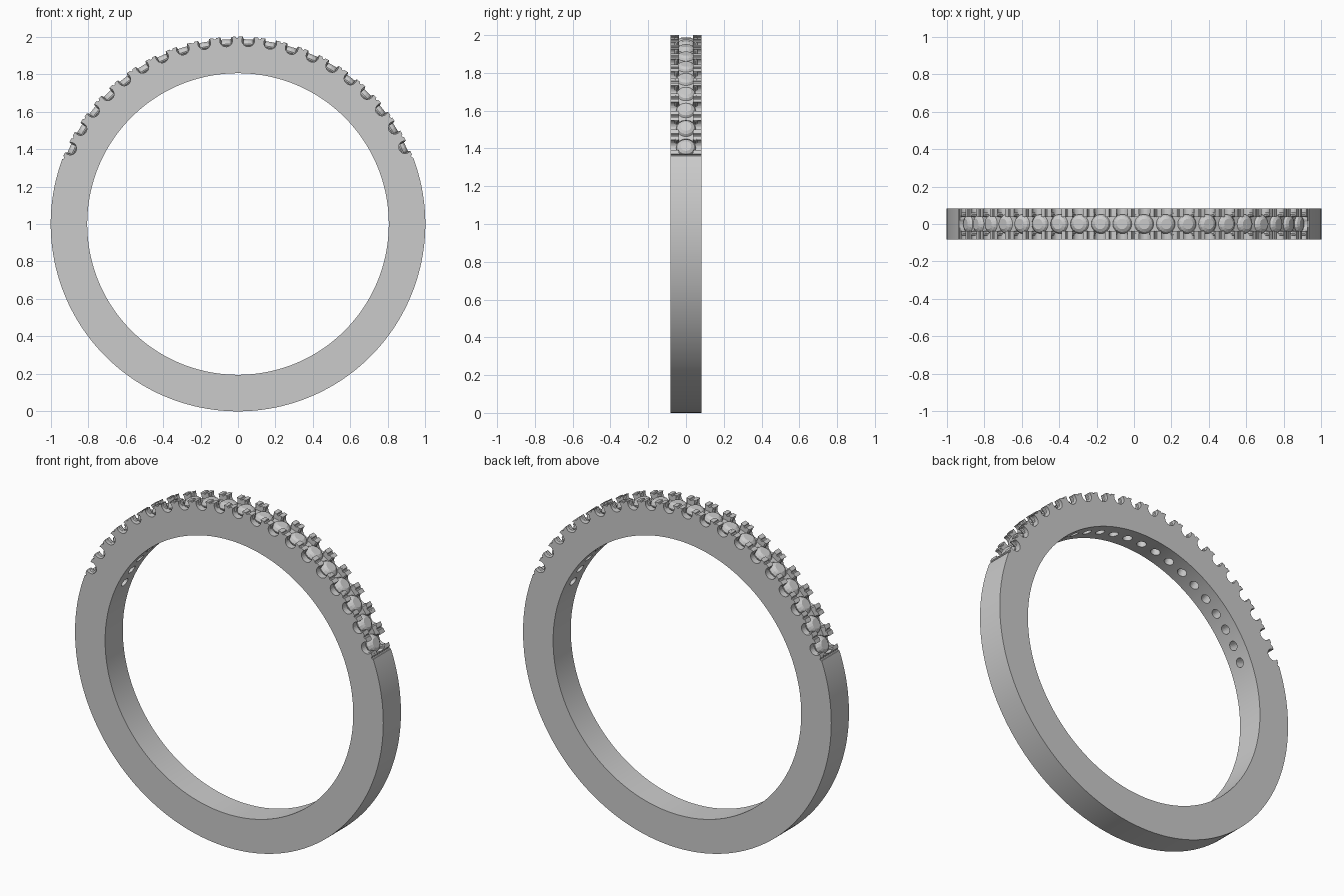
import bpy, bmesh, math
from mathutils import Matrix

if "Cube" in bpy.data.objects:
    bpy.data.objects.remove(bpy.data.objects["Cube"])

N, STEP, OFF = 20, 6.9, -0.25      # stone count, spacing and shift in degrees
R_OUT, R_IN, HALF_W = 1.0, 0.805, 0.082
stones = [math.radians((i - (N - 1) / 2) * STEP + OFF) for i in range(N)]
half = math.radians(STEP / 2)
gaps = [stones[0] - half] + [a + half for a in stones]


def at(angle):
    """Frame whose local z points outward from the ring centre."""
    return Matrix.Translation((0, 0, 1)) @ Matrix.Rotation(angle, 4, 'Y')


def finish(name, bm, smooth=True):
    bmesh.ops.recalc_face_normals(bm, faces=bm.faces[:])
    me = bpy.data.meshes.new(name)
    bm.to_mesh(me)
    bm.free()
    ob = bpy.data.objects.new(name, me)
    bpy.context.collection.objects.link(ob)
    if smooth:
        bpy.context.view_layer.objects.active = ob
        ob.select_set(True)
        bpy.ops.object.shade_smooth_by_angle(angle=math.radians(30))
        ob.select_set(False)
    return ob


def lathe(bm, profile, segs, mat):
    """Closed solid of revolution about local z from (radius, height) points."""
    rings = [[bm.verts.new(mat @ Matrix.Rotation(2 * math.pi * k / segs, 4, 'Z')
              @ Matrix.Translation((r, 0, h)).to_translation()) for k in range(segs)]
             for r, h in profile]
    for lo, hi in zip(rings, rings[1:]):
        for k in range(segs):
            j = (k + 1) % segs
            bm.faces.new((lo[k], lo[j], hi[j], hi[k]))
    bm.faces.new(rings[0][::-1])
    bm.faces.new(rings[-1])


def arc_band(bm, r0, r1, w, a0, a1, segs, closed=False):
    """Rectangular section swept around the ring axis."""
    secs = []
    for k in range(segs if closed else segs + 1):
        m = at(a0 + (a1 - a0) * k / segs)
        secs.append([bm.verts.new(m @ Matrix.Translation((0, y, r)).to_translation())
                     for y, r in ((-w, r0), (w, r0), (w, r1), (-w, r1))])
    pairs = list(zip(secs, secs[1:])) + ([(secs[-1], secs[0])] if closed else [])
    for s, t in pairs:
        for i in range(4):
            j = (i + 1) % 4
            bm.faces.new((s[i], s[j], t[j], t[i]))
    if not closed:
        bm.faces.new(secs[0])
        bm.faces.new(secs[-1][::-1])


def cut(target, name, bm):
    cutter = finish(name, bm, False)
    cutter.hide_render = True
    cutter.hide_viewport = True
    mod = target.modifiers.new(name, 'BOOLEAN')
    mod.operation, mod.solver, mod.object = 'DIFFERENCE', 'EXACT', cutter


# Plain band
bm = bmesh.new()
arc_band(bm, R_IN, R_OUT, HALF_W, 0, 2 * math.pi, 240, True)
band = finish("band", bm)

# Lowered channel between the two rows of prongs
bm = bmesh.new()
arc_band(bm, 0.968, 1.06, 0.037, stones[0] - 0.045, stones[-1] + 0.045, 97)
cut(band, "channel_cutter", bm)

# Stepped seats bored right through to the inside of the band
bm = bmesh.new()
for a in stones:
    lathe(bm, ((0.026, 0.77), (0.026, 0.925), (0.051, 0.957), (0.051, 1.06)), 24, at(a))
cut(band, "seat_cutter", bm)

# Round scallops across the side edges beside each stone
across = Matrix.Rotation(math.pi / 2, 4, 'X')
bm = bmesh.new()
for a in stones:
    m = at(a) @ Matrix.Translation((0, 0, 0.982)) @ across
    lathe(bm, ((0.034, -0.15), (0.034, 0.15)), 24, m)
cut(band, "scallop_cutter", bm)

# Thin grooves splitting the prongs
bm = bmesh.new()
for a in gaps:
    m = at(a) @ Matrix.Translation((0, 0, 1.0)) @ across
    lathe(bm, ((0.008, -0.15), (0.008, 0.15)), 8, m)
cut(band, "groove_cutter", bm)

# Round cut stones
bm = bmesh.new()
for a in stones:
    lathe(bm, ((0.003, 0.905), (0.051, 0.955), (0.052, 0.962), (0.043, 0.978),
               (0.028, 0.987)), 16, at(a))
finish("stones", bm, False)

# Small prongs gripping the stones
bm = bmesh.new()
for a in stones:
    for s in (-1, 1):
        for y in (-0.051, 0.051):
            m = at(a + s * 0.039) @ Matrix.Translation((0, y, 0))
            lathe(bm, ((0.012, 0.94), (0.012, 0.993), (0.008, 1.0)), 10, m)
finish("prongs", bm)
